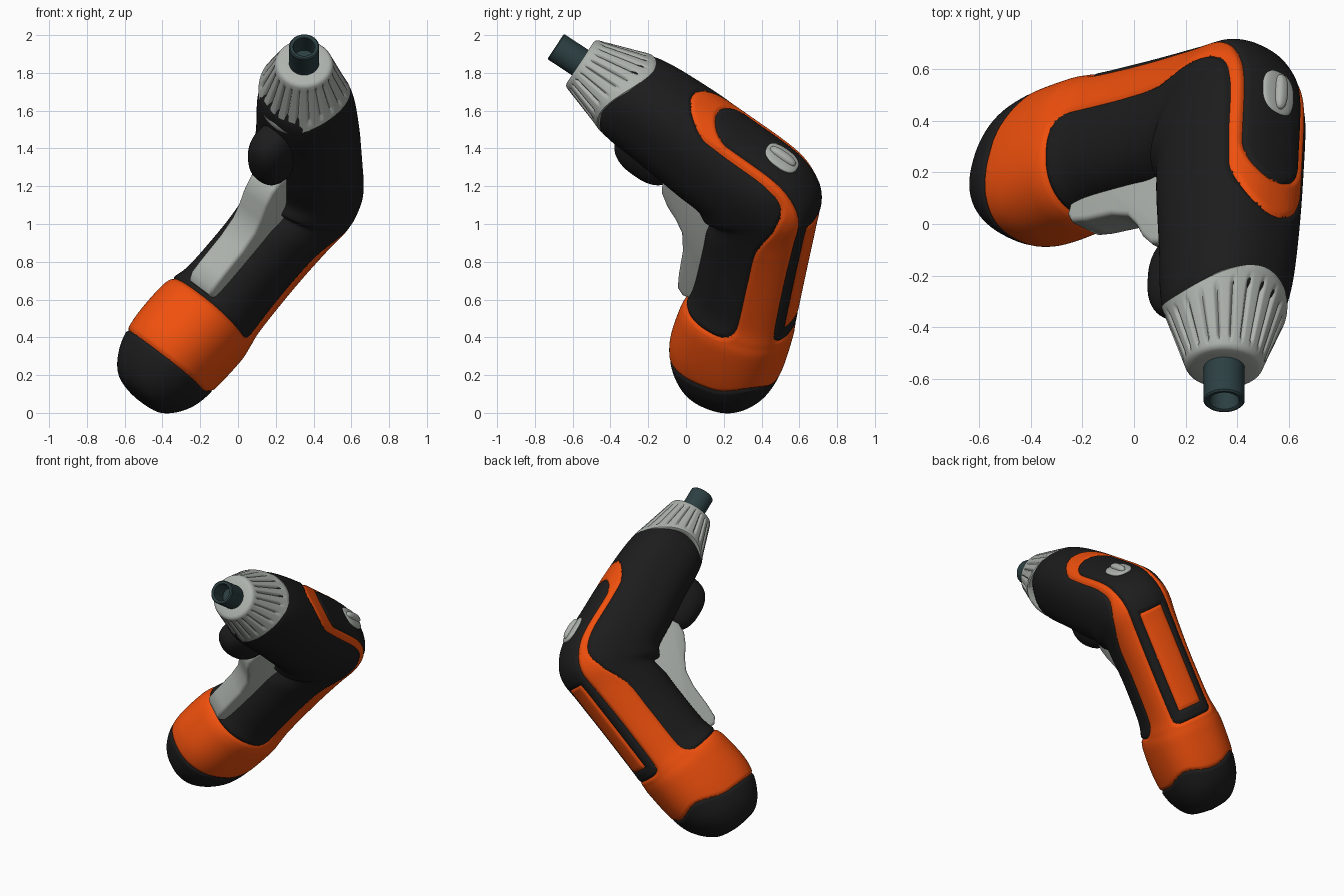
import bpy, bmesh, math
from mathutils import Vector, Matrix

if "Cube" in bpy.data.objects:
    bpy.data.objects.remove(bpy.data.objects["Cube"])

# Tool frame: X = forward along barrel, Y = side, Z = up; origin at bit tip
F = Vector((0, -.835, .55)).normalized()
S = Vector((.667, .41, .622)).cross(F).normalized()
U = F.cross(S)
M = Matrix((F, S, U)).transposed().to_4x4()
M.translation = Vector((.35, -.69, 1.94))


def H(h, g):
    """Handle coordinates (distance down, distance back) to barrel X, Z."""
    return (-.282 * h - .959 * g, -.959 * h + .282 * g)


def material(name, col):
    m = bpy.data.materials.new(name)
    m.diffuse_color = (*col, 1)
    m.use_nodes = True
    m.node_tree.nodes["Principled BSDF"].inputs["Base Color"].default_value = m.diffuse_color
    return m


BLACK = material("black", (.012, .012, .012))
ORANGE = material("orange", (.87, .08, .004))
STEEL = material("dark_steel", (.025, .05, .055))
GREY = material("grey", (.42, .45, .42))


def add(name, bm, mat=None, angle=40):
    """Lean the rear slightly sideways, then bake into the world."""
    loose = [v for v in bm.verts if not v.link_faces]
    bmesh.ops.delete(bm, geom=loose, context='VERTS')
    for v in bm.verts:
        v.co.y += .05 * max(0, -v.co.x - .4)
    me = bpy.data.meshes.new(name)
    bm.to_mesh(me)
    bm.free()
    me.transform(M)
    ob = bpy.data.objects.new(name, me)
    bpy.context.collection.objects.link(ob)
    if mat:
        me.materials.append(mat)
    bpy.ops.object.select_all(action='DESELECT')
    ob.select_set(True)
    bpy.context.view_layer.objects.active = ob
    bpy.ops.object.shade_smooth_by_angle(angle=math.radians(angle))
    return ob


def grid(rings, keep=lambda i, j: True):
    """Skin closed rings running from front to rear."""
    bm = bmesh.new()
    vs = [[bm.verts.new(p) for p in r] for r in rings]
    n = len(rings[0])
    for i in range(len(rings) - 1):
        for j in range(n):
            if keep(i, j):
                k = (j + 1) % n
                bm.faces.new((vs[i][j], vs[i][k], vs[i + 1][k], vs[i + 1][j]))
    return bm


def smin(a, b, k):
    h = max(k - abs(a - b), 0) / k
    return min(a, b) - h * h * k / 4


def smax(a, b, k):
    return -smin(-a, -b, k)


def power(v, n=2.35):
    return math.copysign(abs(v) ** (2 / n), v)


# Body ribs: outer X,Z / inner X,Z / half width / height of the orange edge
ribs = [
    (-.30, .12, -.30, -.12, .12, .77),
    (-.42, .21, -.40, -.21, .21, .77),
    (-.55, .25, -.50, -.24, .24, .77),
    (-.80, .268, -.70, -.25, .255, .77),
    (-1.10, .268, -.95, -.27, .27, .77),
    (-1.38, .262, -1.08, -.28, .272, .77),
    (-1.53, .215, -1.14, -.32, .265, .72),
    (*H(.34, 1.595), *H(.63, 1.05), .25, .45),
    (*H(.52, 1.6), *H(.73, 1.035), .235, .2),
    (*H(.80, 1.6), *H(.85, 1.035), .225, .16),
    (*H(1.10, 1.6), *H(1.10, 1.03), .23, .16),
    (*H(1.22, 1.6), *H(1.21, 1.01), .25, .16),
    (*H(1.31, 1.6), *H(1.31, .98), .265, .16),
    (*H(1.53, 1.58), *H(1.53, .965), .258, .16),
    (*H(1.68, 1.53), *H(1.70, 1.02), .225, .16),
    (*H(1.80, 1.42), *H(1.81, 1.12), .14, .16),
    (*H(1.835, 1.28), *H(1.835, 1.276), .002, .16),
]


def sample(step):
    out = []
    for i in range(len(ribs) - 1):
        p = [ribs[max(0, min(len(ribs) - 1, i + d))] for d in (-1, 0, 1, 2)]
        length = max(math.dist(p[1][:2], p[2][:2]), math.dist(p[1][2:4], p[2][2:4]))
        n = max(3, round(length / step))
        for k in range(n):
            t = k / n
            out.append([.5 * (2 * b + (c - a) * t + (2 * a - 5 * b + 4 * c - d) * t * t
                              + (3 * b - a - 3 * c + d) * t ** 3) for a, b, c, d in zip(*p)])
    out.append(list(ribs[-1]))
    return out


# Body surface, with a fine groove wherever two parts meet
NA = 200
rings, region = [], []
for ox, oz, ix, iz, w, thr in sample(.009):
    ring, reg = [], []
    mid = Vector(((ox + ix) / 2, 0, (oz + iz) / 2))
    half = Vector(((ox - ix) / 2, 0, (oz - iz) / 2))
    for j in range(NA):
        a = 2 * math.pi * (j + .5) / NA
        c = math.cos(a)
        q, y = power(c), w * power(math.sin(a))
        off = half * q + Vector((0, y, 0))
        p = mid + off
        h = -.282 * p.x - .959 * p.z
        shell = smax(smin((q - thr) * .26, -.75 - p.x - 4 * y * y, .06), h - 1.225, .1)
        cap = h - 1.555 - .025 * (math.cos(4 * a) if c > 0 else 1) + .03 * c
        panel = inset = -1
        if q > .3:
            panel = smin(smin(.15 - abs(y), -.91 - p.x - 4 * y * y, .06), 1.2 - h, .05)
            inset = min(.09 - abs(y), h - .42, 1.12 - h)
        reg.append([cap, inset, panel, shell])
        d = min(abs(v) for v in reg[-1])
        ring.append(mid + off * (1 - .035 * math.exp(-(d / .009) ** 2)))
    rings.append(ring)
    region.append(reg)

# Slide vertices close to a seam exactly onto it
snapped = [list(r) for r in rings]
zero = []
for i in range(1, len(rings) - 1):
    for j in range(NA):
        m = min(range(4), key=lambda m: abs(region[i][j][m]))
        d, k = region[i][j][m], (j + 1) % NA
        gi = (region[i + 1][j][m] - region[i - 1][j][m]) / 2
        gj = (region[i][k][m] - region[i][j - 1][m]) / 2
        g2 = gi * gi + gj * gj
        if g2 > 1e-9 and max(abs(d * gi), abs(d * gj)) < .5 * g2:
            snapped[i][j] = (rings[i][j] - (rings[i + 1][j] - rings[i - 1][j]) * (d * gi / g2 / 2)
                             - (rings[i][k] - rings[i][j - 1]) * (d * gj / g2 / 2))
            zero.append((i, j, m))
for i, j, m in zero:
    region[i][j][m] = 0


def part(i, j):
    k = (j + 1) % NA
    cells = (region[i][j], region[i][k], region[i + 1][j], region[i + 1][k])
    cap, inset, panel, shell = [sum(c[m] for c in cells) for m in range(4)]
    if cap > 0:
        return "end_cap"
    if inset > 0:
        return "back_inset"
    if panel > 0:
        return "spine_panel"
    return "outer_shell" if shell > 0 else "grip_body"


for name, mat in (("grip_body", BLACK), ("outer_shell", ORANGE), ("spine_panel", BLACK),
                  ("back_inset", ORANGE), ("end_cap", BLACK)):
    add(name, grid(snapped, lambda i, j: part(i, j) == name), mat, 60)

# Fluted nose collar with a wavy rear edge
prof = [(0, .07), (0, .13), (.02, .145), (.06, .152)]
prof += [(.06 + .94 * k / 16, .152 + .092 * k / 16) for k in range(1, 17)]
prof += [(1.03, .238), (1.03, .19)]
NC = 264
collar = []
for e, r in prof:
    ring = []
    for j in range(NC):
        a = 2 * math.pi * j / NC
        length = .29 + .055 * math.cos(2 * a)
        flute = max(0, math.cos(22 * a)) ** 3 if .15 < e < .86 else 0
        rr = r - .014 * flute
        ring.append((-.155 - e * length, rr * math.sin(a), rr * math.cos(a)))
    collar.append(ring)
add("nose_collar", grid(collar), GREY, 50)

# Hollow bit holder
tube = [(-.12, .001), (-.12, .055), (-.004, .058), (0, .064), (0, .074), (-.006, .08), (-.25, .08)]
add("bit_holder", grid([[(x, r * math.sin(j * math.pi / 24), r * math.cos(j * math.pi / 24))
                         for j in range(48)] for x, r in tube]), STEEL, 30)


def ellipsoid(name, loc, rad, mat=None):
    bm = bmesh.new()
    bmesh.ops.create_uvsphere(bm, u_segments=40, v_segments=24, radius=1)
    for v in bm.verts:
        v.co = Vector(loc) + Vector(power(c, 2.5) * r for c, r in zip(v.co, rad))
    return add(name, bm, mat, 60)


# Work-light bump under the nose, and the slide switch on top
ellipsoid("light_housing", (-.72, 0, -.24), (.19, .115, .165), BLACK)
ellipsoid("switch_pad", (-1.325, 0, .262), (.1, .078, .018), GREY)
ellipsoid("switch_ridge", (-1.325, 0, .275), (.08, .028, .028), GREY)

# Trigger: side profile extruded across the handle, edges rounded
side = [(.56, 1.2), (.46, .90), (.48, .775), (.54, .745), (.61, .755), (.68, .80), (.74, .86),
        (.81, .91), (.92, .935), (1.08, .94), (1.17, .95), (1.205, .985), (1.2, 1.2)]
bm = bmesh.new()
face = bm.faces.new([bm.verts.new((x, -.083, z)) for x, z in (H(*p) for p in side)])
ext = bmesh.ops.extrude_face_region(bm, geom=[face])
for v in ext["geom"]:
    if isinstance(v, bmesh.types.BMVert):
        v.co.y = .083
bmesh.ops.recalc_face_normals(bm, faces=bm.faces)
rim = [e for e in bm.edges if abs(e.verts[0].co.y - e.verts[1].co.y) < .01]
bmesh.ops.bevel(bm, geom=rim, offset=.022, segments=4, profile=.5, affect='EDGES')
add("trigger", bm, GREY, 45)
